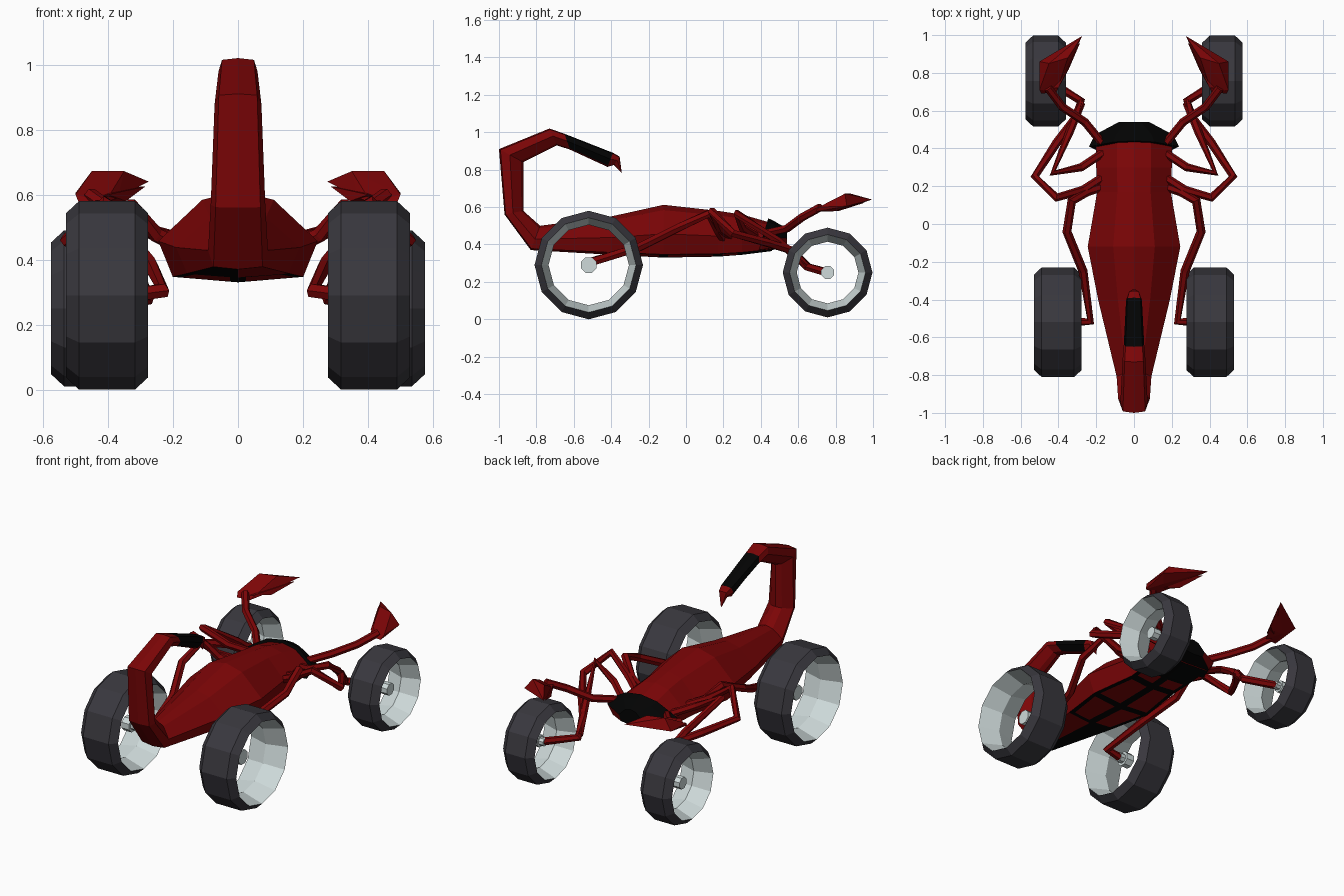
import bpy, bmesh, math
from mathutils import Vector

if "Cube" in bpy.data.objects:
    bpy.data.objects.remove(bpy.data.objects["Cube"])


def material(name, rgb):
    m = bpy.data.materials.new(name)
    m.diffuse_color = (*rgb, 1)
    m.use_nodes = True
    m.node_tree.nodes["Principled BSDF"].inputs["Base Color"].default_value = m.diffuse_color
    return m


RED = material("deep_red", (0.2, 0.0015, 0.002))
BLACK = material("black", (0.0008, 0.0009, 0.0009))
RUBBER = material("tyre_grey", (0.041, 0.039, 0.048))
SILVER = material("rim_silver", (0.62, 0.70, 0.70))


def finish(name, bm, *mats):
    bmesh.ops.recalc_face_normals(bm, faces=bm.faces)
    mesh = bpy.data.meshes.new(name)
    bm.to_mesh(mesh)
    bm.free()
    for m in mats:
        mesh.materials.append(m)
    ob = bpy.data.objects.new(name, mesh)
    bpy.context.collection.objects.link(ob)
    return ob


def skin(bm, rings, rule=lambda i, j: 0, caps=True, closed=False):
    """Bridge rings of points; rule(ring, side) gives the material index."""
    vs = [[bm.verts.new(p) for p in r] for r in rings]
    n = len(vs[0])
    for i in range(len(vs) if closed else len(vs) - 1):
        a, b = vs[i], vs[(i + 1) % len(vs)]
        for j in range(n):
            k = (j + 1) % n
            bm.faces.new((a[j], a[k], b[k], b[j])).material_index = rule(i, j)
    if caps and not closed:
        bm.faces.new(vs[0])
        bm.faces.new(vs[-1])


def section(yb, zb, yt, zt, w):
    """Ridged cross-section from the belly point to the back point."""
    half = [(0, 0), (.82, .06), (1, .45), (.45, .9), (0, 1)]
    pts = half + [(-u, t) for u, t in half[3:0:-1]]
    return [(u * w, yb + (yt - yb) * t, zb + (zt - zb) * t) for u, t in pts]


# Body running into the curled tail and sting
body = [(.46, .365, .44, .52, .20), (.30, .345, .30, .56, .20),
        (.17, .335, .17, .58, .195), (-.12, .33, -.12, .612, .245),
        (-.40, .345, -.40, .55, .19), (-.83, .37, -.78, .50, .092),
        (-.97, .56, -.87, .58, .084), (-1.0, .91, -.87, .84, .072),
        (-.73, 1.02, -.69, .93, .060), (-.65, .992, -.62, .907, .054),
        (-.39, .89, -.42, .815, .042), (-.355, .87, -.385, .825, .03),
        (-.343, .78, -.346, .785, .003)]


def body_colour(i, j):
    if i < 4 and j in (0, 7):      # dark belly
        return 1
    if i == 4 and j == 7:          # dark patch under the tail root
        return 1
    if i == 9 and j not in (3, 4):   # dark tail segment
        return 1
    return 0


bm = bmesh.new()
skin(bm, [section(*s) for s in body], body_colour)
bmesh.ops.recalc_face_normals(bm, faces=bm.faces)
# Red panels set into the belly
belly = [f for f in bm.faces if f.material_index == 1
         and -.3 < f.calc_center_median().y < .3 and f.calc_center_median().z < .4]
bmesh.ops.inset_individual(bm, faces=belly, thickness=.035)
for f in belly:
    f.material_index = 0
finish("body_and_tail", bm, RED, BLACK)

# Head wedge, dark above and below with red cheeks
bm = bmesh.new()
skin(bm, [section(*s) for s in [(.385, .36, .44, .54, .238),
                                (.47, .372, .475, .523, .207),
                                (.54, .39, .54, .485, .08)]],
     lambda i, j: 1 if j in (1, 6) else 0)
finish("head", bm, BLACK, RED)


def tube(name, path, r, s):
    """Six-sided tube along a path, mirrored by the side sign s."""
    pts = [Vector((s * x, y, z)) for x, y, z in path]
    rings = []
    for i, p in enumerate(pts):
        d = Vector()
        if i:
            d += (p - pts[i - 1]).normalized()
        if i < len(pts) - 1:
            d += (pts[i + 1] - p).normalized()
        d.normalize()
        a = d.cross(Vector((0, 0, 1))).normalized()
        b = a.cross(d)
        rings.append([p + r * (math.cos(k * math.pi / 3) * a + math.sin(k * math.pi / 3) * b)
                      for k in range(6)])
    bm = bmesh.new()
    skin(bm, rings)
    finish(name, bm, RED)


def revolve(name, profile, centre, sides, mats, rule, closed, turn=0):
    """Turn an (x, radius) profile about an axle along x."""
    cx, cy, cz = centre
    rings = []
    for x, r in profile:
        ring = []
        for k in range(sides):
            a = 2 * math.pi * (k + turn) / sides
            ring.append((cx + x, cy + r * math.cos(a), cz + r * math.sin(a)))
        rings.append(ring)
    bm = bmesh.new()
    skin(bm, rings, rule, closed=closed)
    finish(name, bm, *mats)


def wheel(name, s, x, y, z, R, h, hub_r, hub_in):
    # Chamfered tyre with a waisted, open rim
    prof = [(-h, R - .037), (-h + .04, R), (h - .04, R), (h, R - .037), (0, R - .075)]
    revolve(name + "_tyre", prof, (s * x, y, z), 12, (RUBBER, SILVER),
            lambda i, j: 1 if i > 2 else 0, True)
    # Stepped hub
    hub = [(s * (hub_in - x), hub_r * .65), (s * (hub_in + .03 - x), hub_r * .65),
           (s * (hub_in + .03 - x), hub_r), (s * (hub_in + .08 - x), hub_r)]
    revolve(name + "_hub", hub, (s * x, y, z), 8, (SILVER,), lambda i, j: 0, False, .5)


def hull(name, pts, s):
    bm = bmesh.new()
    for x, y, z in pts:
        bm.verts.new((s * x, y, z))
    bmesh.ops.convex_hull(bm, input=bm.verts)
    finish(name, bm, RED)


for side, s in (("right", 1), ("left", -1)):
    wheel(side + "_rear_wheel", s, .403, -.52, .29, .29, .126, .045, .32)
    wheel(side + "_front_wheel", s, .468, .757, .25, .24, .107, .037, .43)

    # Legs that carry the axles, each arching up from low on the body
    tube(side + "_rear_leg", [(.16, .20, .43), (.25, .17, .475), (.33, .12, .565),
                              (.355, -.04, .49), (.27, -.25, .385), (.23, -.515, .305),
                              (.33, -.52, .29)], .024, s)
    tube(side + "_middle_leg", [(.16, .25, .44), (.27, .18, .485), (.41, .14, .575),
                                (.525, .25, .46), (.41, .43, .41), (.31, .56, .37),
                                (.28, .65, .28), (.45, .757, .25)], .023, s)
    tube(side + "_front_leg", [(.16, .38, .44), (.28, .30, .49), (.43, .27, .565),
                               (.34, .49, .42), (.28, .64, .29)], .022, s)

    # Claw arm and pincer
    tube(side + "_claw_arm", [(.17, .43, .46), (.26, .54, .485), (.38, .62, .545),
                              (.455, .72, .60)], .022, s)
    hull(side + "_claw_palm", [(.41, .70, .575), (.49, .69, .575), (.50, .71, .60),
                               (.50, .86, .605), (.45, .85, .672), (.35, .88, .672),
                               (.37, .78, .59), (.45, .80, .578), (.275, .995, .64)], s)
    hull(side + "_claw_finger", [(.47, .72, .58), (.40, .72, .60), (.345, .82, .58),
                                 (.38, .86, .62), (.285, .96, .625)], s)
